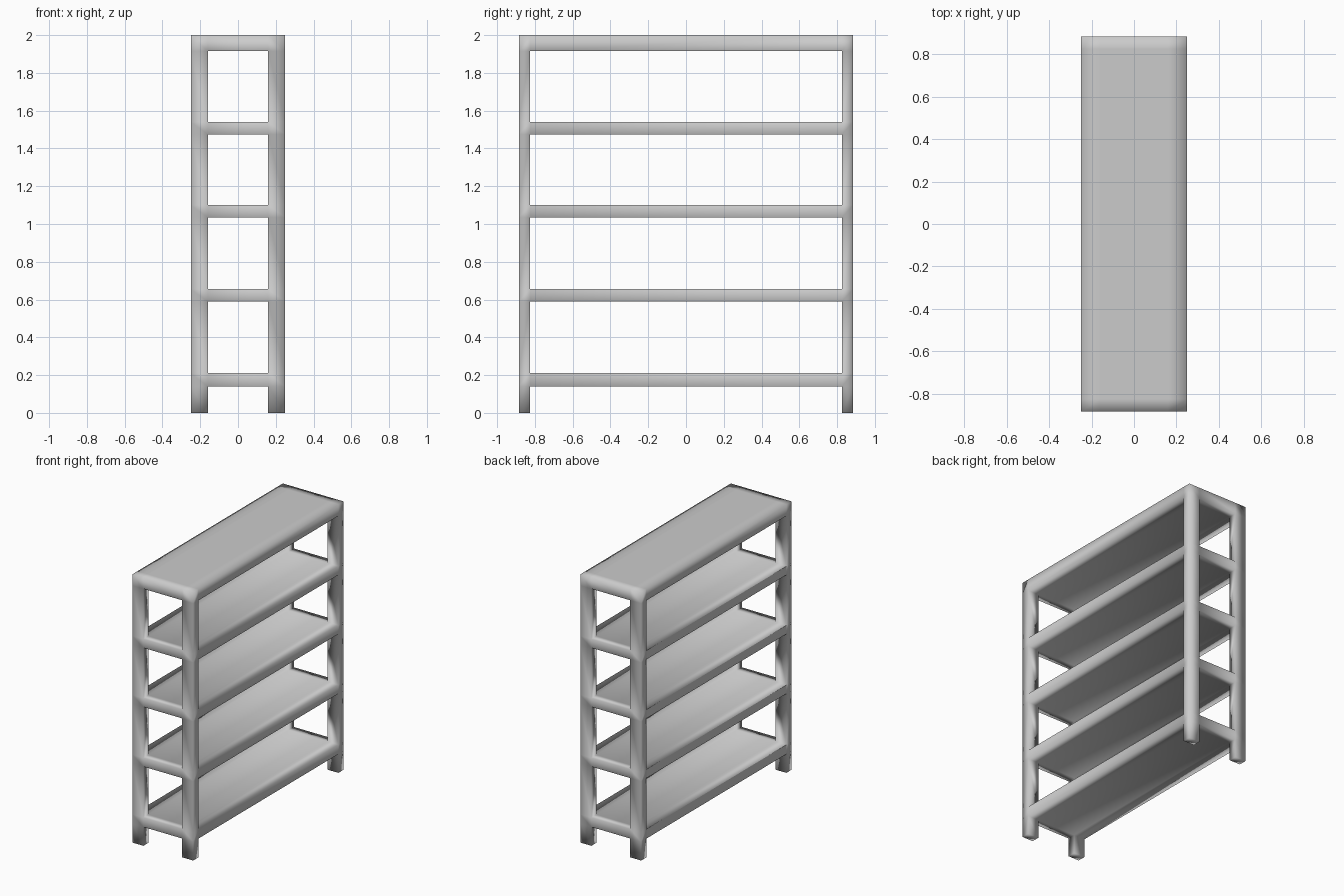
import bpy
import bmesh

cube = bpy.data.objects.get("Cube")
if cube:
    bpy.data.objects.remove(cube, do_unlink=True)

# Grey paint
grey = bpy.data.materials.new("grey_paint")
colour = (0.6, 0.6, 0.6, 1.0)
grey.diffuse_color = colour
grey.use_nodes = True
grey.node_tree.nodes["Principled BSDF"].inputs["Base Color"].default_value = colour

# Cell boundaries: posts fill the corners, boards fill every second layer
xs = [-0.25, -0.16, 0.16, 0.25]
ys = [-0.885, -0.825, 0.825, 0.885]
boards = [(0.14, 0.21), (0.59, 0.655), (1.035, 1.10), (1.475, 1.54), (1.915, 2.0)]
zs = [0.0] + [z for board in boards for z in board]
axes = (xs, ys, zs)
layers = len(zs) - 1


def solid(cell):
    i, j, k = cell
    if not (0 <= i < 3 and 0 <= j < 3 and 0 <= k < layers):
        return False
    return k % 2 == 1 or (i != 1 and j != 1)


bm = bmesh.new()
corners = {}


def corner(index):
    if index not in corners:
        corners[index] = bm.verts.new([axes[a][index[a]] for a in range(3)])
    return corners[index]


def add_side(cell, axis, step):
    """Add the face of a cell that looks along one axis."""
    u, v = (axis + 1) % 3, (axis + 2) % 3
    loop = []
    for du, dv in ((0, 0), (1, 0), (1, 1), (0, 1)):
        index = list(cell)
        index[axis] += step > 0
        index[u] += du
        index[v] += dv
        loop.append(corner(tuple(index)))
    face = bm.faces.new(loop if step > 0 else loop[::-1])
    face.smooth = True
    return face


# Joined posts and boards: only the outer skin
for i in range(3):
    for j in range(3):
        for k in range(layers):
            if not solid((i, j, k)):
                continue
            for axis in range(3):
                for step in (-1, 1):
                    neighbour = [i, j, k]
                    neighbour[axis] += step
                    if solid(neighbour):
                        continue
                    face = add_side((i, j, k), axis, step)
                    # Crisp rear edge on the boards below the top one
                    if axis == 0 and step < 0 and j == 1 and k < layers - 1:
                        for edge in face.edges:
                            edge.smooth = False

mesh = bpy.data.meshes.new("shelving_unit")
bm.to_mesh(mesh)
bm.free()
mesh.materials.append(grey)
unit = bpy.data.objects.new("shelving_unit", mesh)
bpy.context.collection.objects.link(unit)
